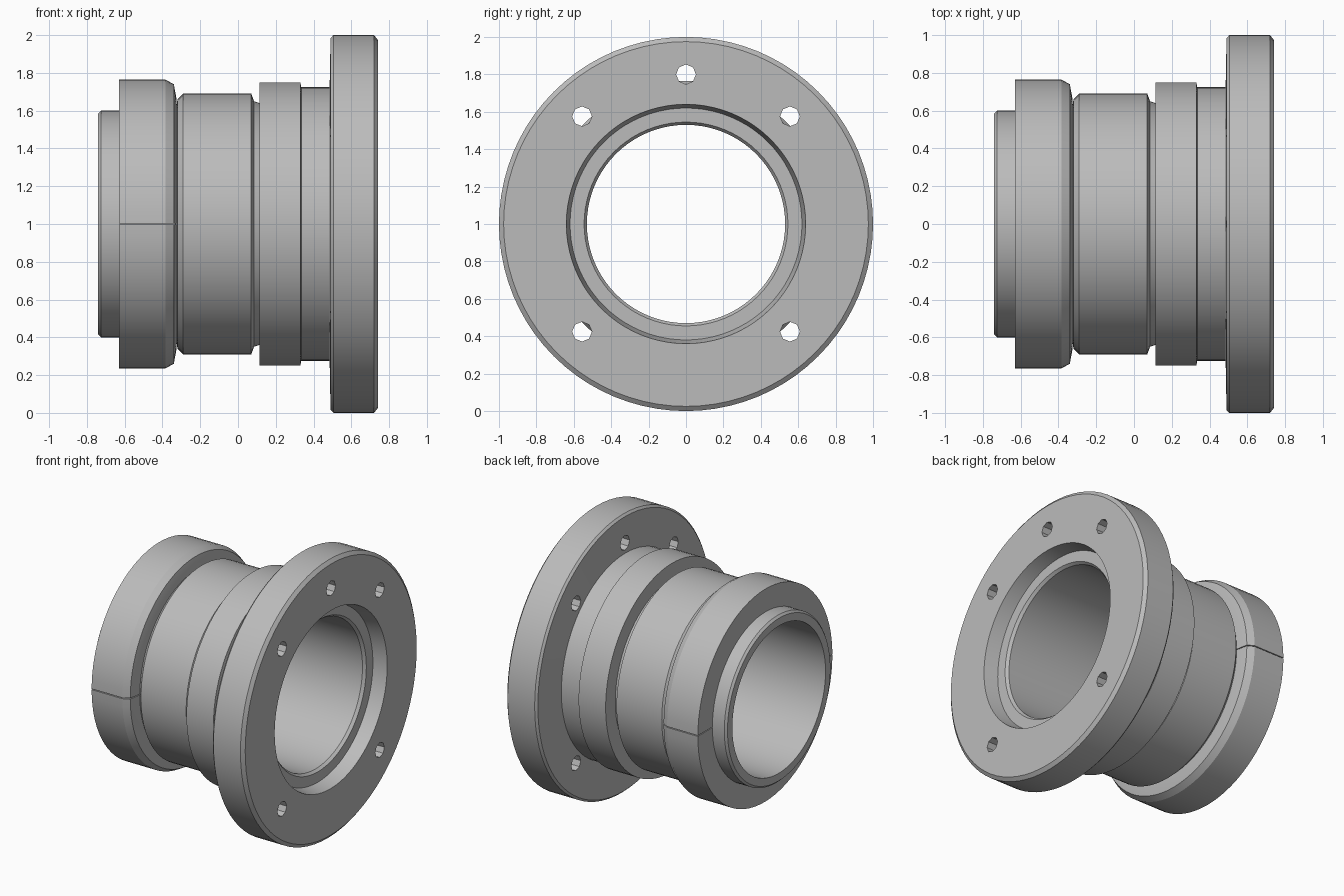
import bpy
import bmesh
from math import cos, sin, pi, radians

if "Cube" in bpy.data.objects:
    bpy.data.objects.remove(bpy.data.objects["Cube"], do_unlink=True)

SEGMENTS = 80
AXIS_Z = 1.0

# Single plain metal colour
metal = bpy.data.materials.new("grey metal")
metal.use_nodes = True
grey = (0.5, 0.5, 0.5, 1)
metal.diffuse_color = grey
metal.node_tree.nodes["Principled BSDF"].inputs["Base Color"].default_value = grey


def finish(obj):
    bpy.ops.object.select_all(action="DESELECT")
    obj.select_set(True)
    bpy.context.view_layer.objects.active = obj
    bpy.ops.object.shade_smooth_by_angle(angle=radians(25))


def turned(name, profile, start=0.0, sweep=2 * pi):
    """Sweep a closed (x, radius) profile about the long axis."""
    full = abs(sweep - 2 * pi) < 1e-6
    steps = round(SEGMENTS * sweep / (2 * pi))
    bm = bmesh.new()
    rings = []
    for i in range(steps if full else steps + 1):
        a = start + sweep * i / steps
        rings.append([bm.verts.new((x, r * cos(a), AXIS_Z + r * sin(a)))
                      for x, r in profile])
    n = len(profile)
    for i in range(steps):
        here, there = rings[i], rings[(i + 1) % len(rings)]
        for j in range(n):
            k = (j + 1) % n
            bm.faces.new((here[j], here[k], there[k], there[j]))
    if not full:
        bm.faces.new(rings[0])
        bm.faces.new(rings[-1])
    bmesh.ops.recalc_face_normals(bm, faces=bm.faces[:])
    mesh = bpy.data.meshes.new(name)
    bm.to_mesh(mesh)
    bm.free()
    mesh.materials.append(metal)
    obj = bpy.data.objects.new(name, mesh)
    bpy.context.collection.objects.link(obj)
    return obj


# Hollow body: end spigot, barrel, groove, stepped shoulder, flange, counterbore
body = turned("flanged_body", [
    (-0.74, 0.53), (-0.74, 0.585), (-0.725, 0.6), (-0.63, 0.6),
    (-0.33, 0.6), (-0.32, 0.66), (-0.29, 0.69),
    (0.07, 0.69), (0.085, 0.65), (0.115, 0.64),
    (0.115, 0.75), (0.33, 0.75), (0.335, 0.725),
    (0.485, 0.725), (0.49, 0.985), (0.505, 1.0),
    (0.72, 1.0), (0.74, 0.975),
    (0.74, 0.64), (0.64, 0.62), (0.64, 0.545), (0.62, 0.53),
])

# Bolt holes through the flange
for angle in (46, 90, 134, 226, 314):
    a = radians(angle)
    bpy.ops.mesh.primitive_cylinder_add(
        vertices=8, radius=0.053, depth=0.5,
        location=(0.62, 0.8 * cos(a), AXIS_Z + 0.8 * sin(a)),
        rotation=(0, pi / 2, 0))
    cutter = bpy.context.object
    cutter.hide_render = True
    cut = body.modifiers.new("bolt hole", "BOOLEAN")
    cut.operation = "DIFFERENCE"
    cut.solver = "EXACT"
    cut.object = cutter
    bpy.context.view_layer.objects.active = body
    bpy.ops.object.modifier_apply(modifier=cut.name)
    bpy.data.objects.remove(cutter, do_unlink=True)
finish(body)

# Split collar: two half rings with a narrow gap at the front and the back
gap = 0.004
for name, start in (("upper_collar_half", 0), ("lower_collar_half", pi)):
    half = turned(name, [
        (-0.63, 0.598), (-0.63, 0.765), (-0.385, 0.765),
        (-0.34, 0.74), (-0.325, 0.66), (-0.325, 0.598),
    ], start + gap, pi - 2 * gap)
    finish(half)
